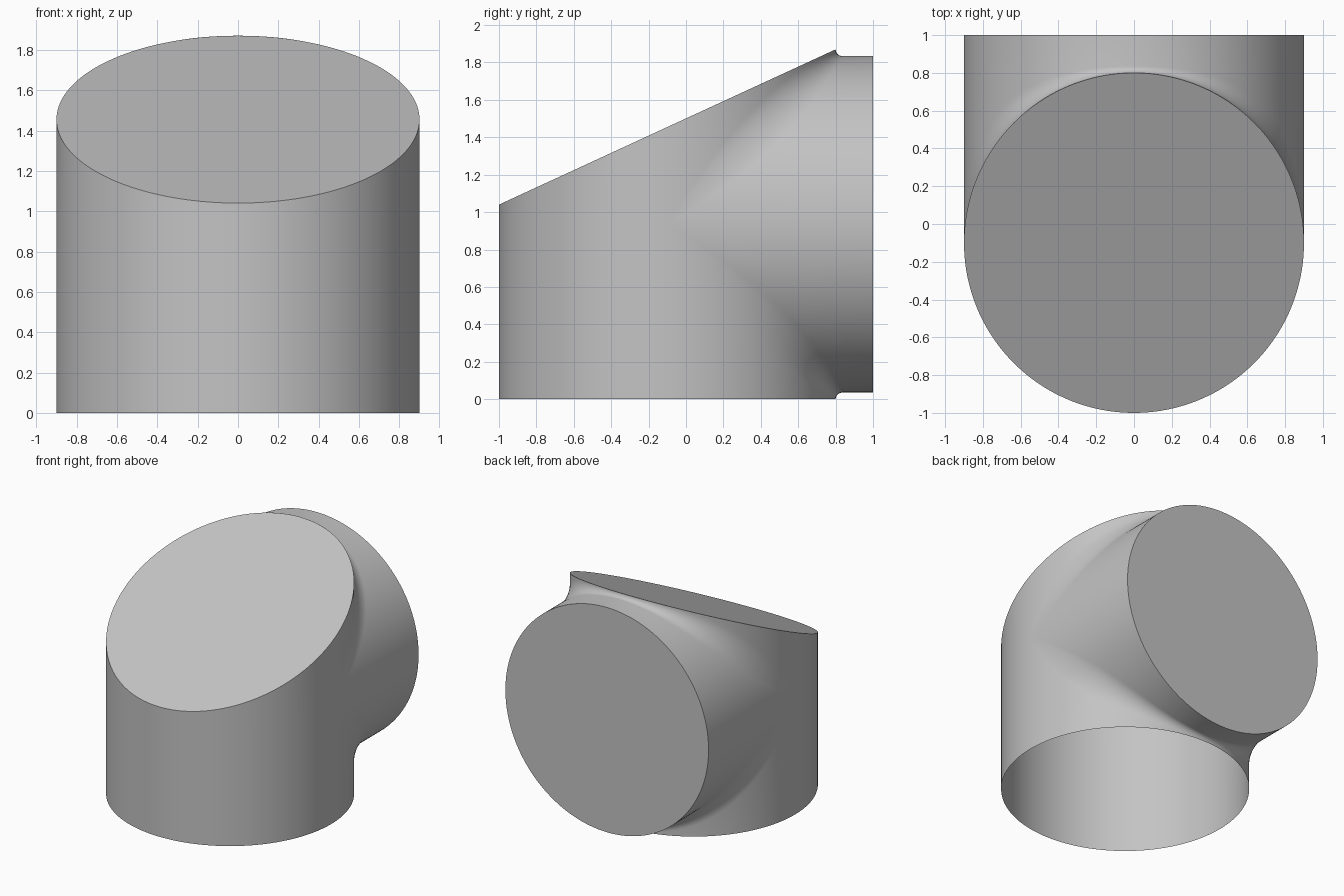
import bpy, bmesh, math

cube = bpy.data.objects.get("Cube")
if cube:
    bpy.data.objects.remove(cube, do_unlink=True)

R = 0.9            # radius of both pipes
AXIS_Y = -0.1      # upright pipe axis
AXIS_Z = 0.935     # branch pipe axis
SLICES = 96
FILLET_STEPS = 10

grey = bpy.data.materials.new("plain_grey")
grey.use_nodes = True
colour = (0.55, 0.55, 0.55, 1)
grey.diffuse_color = colour
grey.node_tree.nodes["Principled BSDF"].inputs["Base Color"].default_value = colour


def cap_height(y):
    """Height of the slanted top face."""
    return 1.455 + 0.461 * (y - AXIS_Y)


def profile(s):
    """Section through both pipes at constant x; s is the half width over R."""
    h = s * R
    wall = AXIS_Y + h
    w = 0.035 * s + 0.55 * s * (1 - s)
    angles = [math.pi / 2 * i / FILLET_STEPS for i in range(FILLET_STEPS + 1)]
    curve = [(wall + w - w * math.cos(a), w - w * math.sin(a)) for a in angles]
    pts = [(wall, 0)]
    # lower blend, branch end, upper blend
    pts += [(y, AXIS_Z - h - d) for y, d in curve]
    pts += [(1, AXIS_Z - h), (1, AXIS_Z + h)]
    pts += [(y, AXIS_Z + h + d) for y, d in reversed(curve)]
    # slanted top, then down the front wall to the open bottom
    front = AXIS_Y - h
    pts += [(wall, cap_height(wall)), (front, cap_height(front)),
            (front, AXIS_Z), (front, 0)]
    return pts


# Loft the sections from side to side
bm = bmesh.new()
rows = []
for i in range(SLICES + 1):
    phi = math.pi * i / SLICES
    s = max(0.0, math.sin(phi)) if 0 < i < SLICES else 0.0
    rows.append([bm.verts.new((R * math.cos(phi), y, z)) for y, z in profile(s)])
for a, b in zip(rows, rows[1:]):
    for j in range(len(a) - 1):
        bm.faces.new((a[j], a[j + 1], b[j + 1], b[j]))
bmesh.ops.remove_doubles(bm, verts=bm.verts, dist=1e-5)
bmesh.ops.recalc_face_normals(bm, faces=bm.faces)

# Merge each flat end into a single face
top = [f for f in bm.faces
       if all(abs(v.co.z - cap_height(v.co.y)) < 1e-4 for v in f.verts)]
bmesh.ops.dissolve_faces(bm, faces=top)
end = [f for f in bm.faces if all(v.co.y > 0.9999 for v in f.verts)]
bmesh.ops.dissolve_faces(bm, faces=end)
bm.normal_update()
end_face = max((f for f in bm.faces), key=lambda f: f.calc_center_median().y)
if end_face.normal.y < 0:
    bmesh.ops.reverse_faces(bm, faces=bm.faces)

mesh = bpy.data.meshes.new("elbow_pipe")
bm.to_mesh(mesh)
bm.free()
mesh.materials.append(grey)
pipe = bpy.data.objects.new("elbow_pipe", mesh)
bpy.context.collection.objects.link(pipe)

bpy.ops.object.select_all(action="DESELECT")
pipe.select_set(True)
bpy.context.view_layer.objects.active = pipe
bpy.ops.object.shade_smooth_by_angle(angle=math.radians(35))
